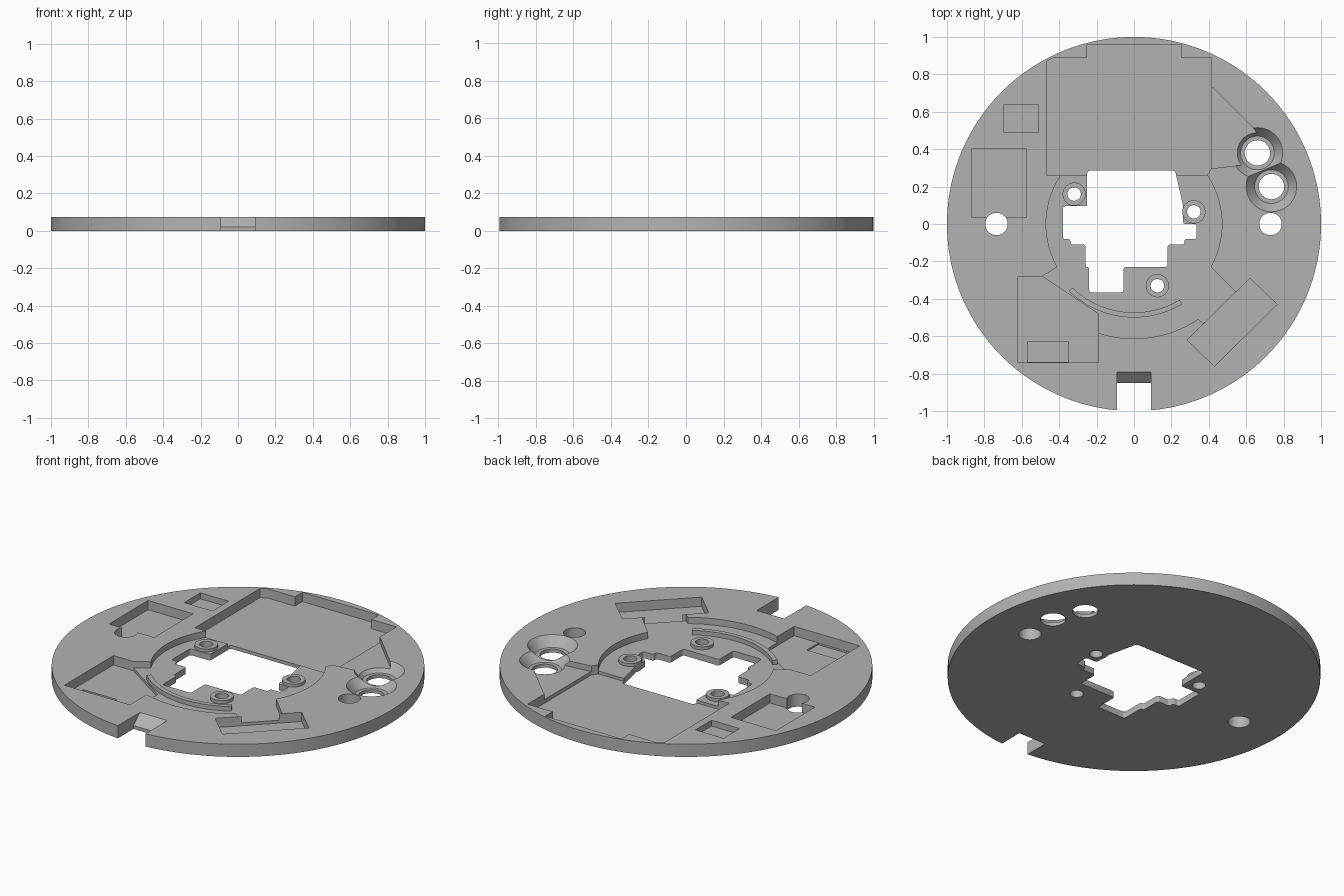
import bpy, bmesh
from math import sin, cos, radians
from mathutils import Matrix

cube = bpy.data.objects.get("Cube")
if cube:
    bpy.data.objects.remove(cube, do_unlink=True)

TOP = 0.075
ABOVE = 0.15
BELOW = -0.1
DEEP = 0.02      # floor of the deep pockets
RING = 0.037     # floor of the round recess

grey = bpy.data.materials.new("matte grey")
grey.use_nodes = True
grey.diffuse_color = (0.45, 0.45, 0.45, 1)
grey.node_tree.nodes["Principled BSDF"].inputs["Base Color"].default_value = grey.diffuse_color


def finish(name, bm):
    bmesh.ops.recalc_face_normals(bm, faces=bm.faces)
    mesh = bpy.data.meshes.new(name)
    bm.to_mesh(mesh)
    bm.free()
    mesh.materials.append(grey)
    ob = bpy.data.objects.new(name, mesh)
    bpy.context.collection.objects.link(ob)
    return ob


def prism(name, points, z0, z1, fillet=0):
    """Extrude a flat outline from z0 to z1, with optional rounded corners."""
    bm = bmesh.new()
    bm.faces.new([bm.verts.new((x, y, z0)) for x, y in points])
    if fillet:
        bmesh.ops.bevel(bm, geom=bm.verts[:], offset=fillet, segments=4,
                        profile=0.5, affect='VERTICES')
    made = bmesh.ops.extrude_face_region(bm, geom=bm.faces[:])["geom"]
    bmesh.ops.translate(bm, vec=(0, 0, z1 - z0),
                        verts=[v for v in made if isinstance(v, bmesh.types.BMVert)])
    return finish(name, bm)


def arc(r, a0, a1, n, cx=0, cy=0):
    return [(cx + r * cos(radians(a0 + (a1 - a0) * i / n)),
             cy + r * sin(radians(a0 + (a1 - a0) * i / n))) for i in range(n + 1)]


def disc(name, x, y, r, z0, z1, n=40):
    return prism(name, arc(r, 0, 360, n, x, y)[:-1], z0, z1)


def box(name, x0, x1, y0, y1, z0, z1=ABOVE):
    return prism(name, [(x0, y0), (x1, y0), (x1, y1), (x0, y1)], z0, z1)


def cone(name, x, y, r0, r1, z0, z1):
    bm = bmesh.new()
    bmesh.ops.create_cone(bm, cap_ends=True, segments=48, radius1=r0, radius2=r1, depth=z1 - z0,
                          matrix=Matrix.Translation((x, y, (z0 + z1) / 2)))
    return finish(name, bm)


def combine(tool, operation='DIFFERENCE'):
    """Cut a tool from the plate, or join it on, then discard the tool."""
    mod = plate.modifiers.new(tool.name, 'BOOLEAN')
    mod.operation = operation
    mod.solver = 'EXACT'
    mod.object = tool
    tool.hide_render = True
    bpy.context.view_layer.objects.active = plate
    bpy.ops.object.modifier_apply(modifier=mod.name)
    bpy.data.objects.remove(tool, do_unlink=True)


# Round base plate
plate = disc("round_base_plate", 0, 0, 1, 0, TOP, 180)

# Round recess with its wider lower part
combine(disc("round_recess", 0, 0, 0.47, RING, ABOVE, 96))
combine(prism("lower_recess",
              [(-0.41, -0.23), (-0.49, -0.28), (-0.3, -0.5), (-0.19, -0.58)]
              + arc(0.613, 252.5, 304, 20)
              + [(0.37, -0.53), (0.5, -0.45), (0.54, -0.36), (0.41, -0.23)], RING, ABOVE))

# Wire channel and large rear pocket
combine(prism("wire_channel", [(0.40, 0.295), (0.60, 0.318), (0.68, 0.36), (0.65, 0.5),
                               (0.42, 0.73), (0.40, 0.73)], 0.042, ABOVE))
combine(prism("rear_pocket", [(-0.465, 0.26), (0.39, 0.26), (0.415, 0.30), (0.415, 0.89),
                              (0.25, 0.89), (0.25, 0.96), (-0.25, 0.96), (-0.25, 0.89),
                              (-0.43, 0.89), (-0.465, 0.87)], DEEP, ABOVE))

# Component pockets
combine(prism("front_right_pocket", [(-0.62, -0.28), (-0.49, -0.28), (-0.19, -0.48),
                                     (-0.19, -0.74), (-0.62, -0.74)], DEEP, ABOVE))
combine(box("slot_in_pocket", -0.57, -0.35, -0.738, -0.63, 0.01))
combine(prism("slanted_pocket", [(0.62, -0.29), (0.285, -0.62), (0.43, -0.76), (0.765, -0.43)],
              DEEP, ABOVE))
combine(box("side_pocket", -0.87, -0.575, 0.035, 0.40, DEEP))
combine(box("small_pocket", -0.695, -0.51, 0.49, 0.64, 0.04))

# Central stepped opening
combine(prism("central_opening",
              [(-0.25, 0.285), (0.22, 0.285), (0.262, 0.1), (0.262, 0.0), (0.335, 0.0),
               (0.335, -0.08), (0.27, -0.08), (0.27, -0.11), (0.18, -0.11), (0.18, -0.23),
               (-0.055, -0.23), (-0.055, -0.365), (-0.24, -0.365), (-0.24, -0.23),
               (-0.26, -0.23), (-0.26, -0.11), (-0.34, -0.11), (-0.34, -0.08),
               (-0.38, -0.08), (-0.38, 0.095), (-0.25, 0.095)], BELOW, ABOVE, 0.012))

# Curved rib standing in the recess
combine(prism("curved_rib", arc(0.5, 226, 301, 28) + arc(0.473, 301, 226, 28),
              0.015, 0.063), 'UNION')

# Raised screw bosses with holes
for x, y in [(-0.32, 0.16), (0.32, 0.065), (0.125, -0.33)]:
    combine(disc("screw_boss", x, y, 0.062, 0, 0.055), 'UNION')
    combine(disc("screw_hole", x, y, 0.036, BELOW, ABOVE))

# Countersunk wire holes
slope = 0.045 / (TOP - DEEP)
for x, y in [(0.66, 0.38), (0.735, 0.2)]:
    combine(cone("countersink", x, y, 0.09, 0.09 + slope * (ABOVE - DEEP), DEEP, ABOVE))
    combine(disc("wire_hole", x, y, 0.068, BELOW, ABOVE))

# Plain mounting holes
for x in (-0.735, 0.73):
    combine(disc("mounting_hole", x, 0, 0.06, BELOW, ABOVE))

# Front notch with a sloped inner lip
notch = prism("front_notch", [(-1.2, BELOW), (-0.85, BELOW), (-0.85, 0.02), (-0.79, TOP),
                              (-0.74, 0.121), (-1.2, 0.121)], -0.09, 0.09)
notch.data.transform(Matrix(((0, 0, 1, 0), (1, 0, 0, 0), (0, 1, 0, 0), (0, 0, 0, 1))))
combine(notch)

# Smooth curved walls, crisp edges
bpy.ops.object.select_all(action='DESELECT')
plate.select_set(True)
bpy.context.view_layer.objects.active = plate
bpy.ops.object.shade_smooth_by_angle(angle=radians(30))
